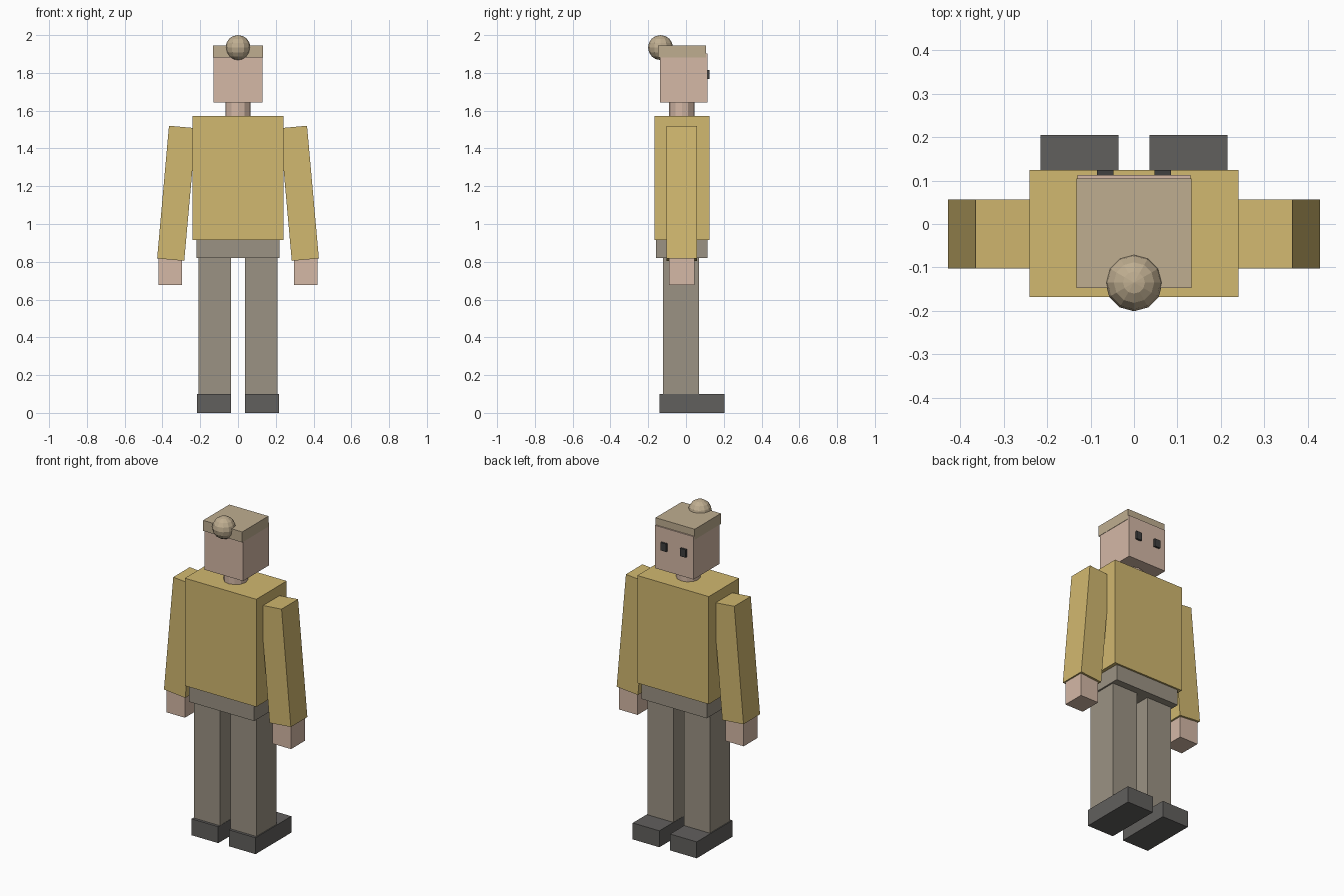
import bpy
from math import radians

if "Cube" in bpy.data.objects:
    bpy.data.objects.remove(bpy.data.objects["Cube"])


def material(name, rgb):
    m = bpy.data.materials.new(name)
    m.diffuse_color = (*rgb, 1)
    m.use_nodes = True
    m.node_tree.nodes["Principled BSDF"].inputs["Base Color"].default_value = m.diffuse_color
    return m


SKIN = material("skin", (0.66, 0.48, 0.38))
HAIR = material("hair", (0.52, 0.42, 0.28))
SHIRT = material("shirt", (0.64, 0.48, 0.16))
TROUSERS = material("trousers", (0.33, 0.29, 0.23))
DARK = material("dark", (0.12, 0.115, 0.11))
EYE = material("eye", (0.05, 0.05, 0.05))


def finish(name, mat):
    ob = bpy.context.object
    ob.name = name
    ob.data.materials.append(mat)
    return ob


def box(name, x, y, z, mat, tilt=0):
    """Box from (min, max) ranges, tilted about y."""
    ranges = (x, y, z)
    bpy.ops.mesh.primitive_cube_add(
        size=1, location=[(a + b) / 2 for a, b in ranges],
        rotation=(0, radians(tilt), 0))
    bpy.context.object.scale = [b - a for a, b in ranges]
    return finish(name, mat)


# Body
box("hips", (-0.22, 0.22), (-0.158, 0.114), (0.82, 0.95), TROUSERS)
box("torso", (-0.241, 0.241), (-0.168, 0.125), (0.916, 1.572), SHIRT)

# Neck and head
bpy.ops.mesh.primitive_cylinder_add(vertices=12, radius=0.067, depth=0.12,
                                    location=(0, -0.022, 1.605))
finish("neck", SKIN)
box("head", (-0.13, 0.13), (-0.138, 0.113), (1.642, 1.903), SKIN)

# Hair with bun
box("hair_cap", (-0.132, 0.132), (-0.148, 0.105), (1.882, 1.946), HAIR)
bpy.ops.mesh.primitive_uv_sphere_add(segments=12, ring_count=8, radius=0.066,
                                     location=(0, -0.135, 1.934))
finish("hair_bun", HAIR)


def side_range(s, a, b):
    return (a, b) if s > 0 else (-b, -a)


# Paired parts
for s, side in ((1, "right"), (-1, "left")):
    box(f"eye_{side}", side_range(s, 0.047, 0.085), (0.105, 0.125),
        (1.767, 1.815), EYE)
    box(f"leg_{side}", side_range(s, 0.037, 0.21), (-0.123, 0.07),
        (0.08, 0.85), TROUSERS)
    box(f"shoe_{side}", side_range(s, 0.036, 0.216), (-0.139, 0.205),
        (0, 0.1), DARK)
    box(f"sleeve_{side}", side_range(s, 0.253, 0.397), (-0.102, 0.057),
        (0.81, 1.515), SHIRT, tilt=-5.1 * s)
    box(f"hand_{side}", side_range(s, 0.296, 0.42), (-0.089, 0.044),
        (0.676, 0.83), SKIN)
